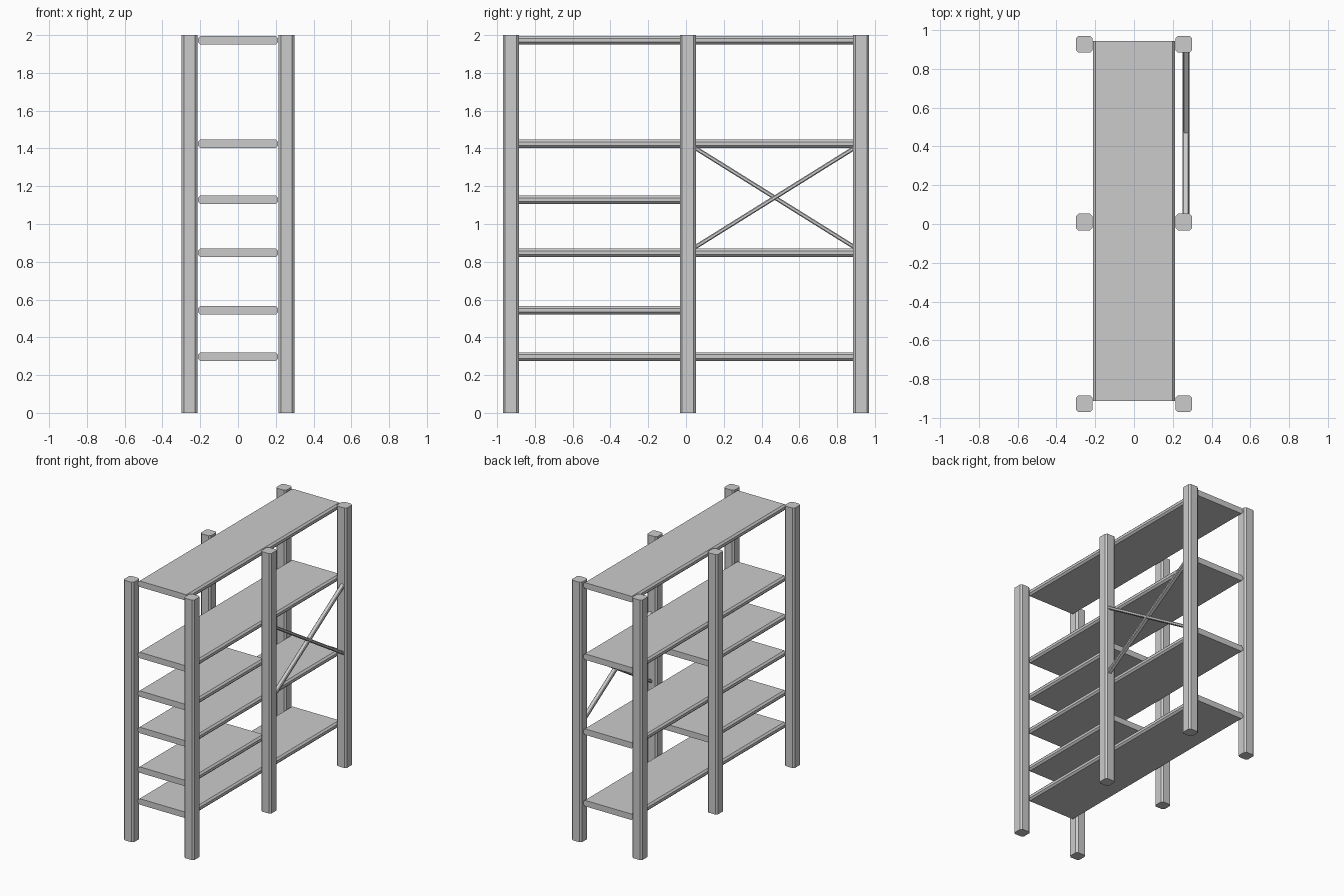
import bpy, bmesh, math
from mathutils import Vector, Matrix

if "Cube" in bpy.data.objects:
    bpy.data.objects.remove(bpy.data.objects["Cube"])


def prism(name, w, h, length, cut, matrix):
    """Chamfered rectangle (w x h) extruded along local z, centred on its origin."""
    a, b = w / 2, h / 2
    prof = [(a, -b + cut), (a, b - cut), (a - cut, b), (-a + cut, b),
            (-a, b - cut), (-a, -b + cut), (-a + cut, -b), (a - cut, -b)]
    bm = bmesh.new()
    face = bm.faces.new([bm.verts.new((x, y, -length / 2)) for x, y in prof])
    ext = bmesh.ops.extrude_face_region(bm, geom=[face])
    top = [v for v in ext["geom"] if isinstance(v, bmesh.types.BMVert)]
    bmesh.ops.translate(bm, verts=top, vec=(0, 0, length))
    bmesh.ops.recalc_face_normals(bm, faces=bm.faces)
    mesh = bpy.data.meshes.new(name)
    bm.to_mesh(mesh)
    bm.free()
    obj = bpy.data.objects.new(name, mesh)
    obj.matrix_world = matrix
    bpy.context.collection.objects.link(obj)
    return obj


def bar(name, start, end, w, h, cut):
    """Bar between two points in a plane of constant x; w lies along x."""
    start, end = Vector(start), Vector(end)
    d = end - start
    angle = math.atan2(-d.y, d.z)
    m = Matrix.Translation((start + end) / 2) @ Matrix.Rotation(angle, 4, 'X')
    return prism(name, w, h, d.length, cut, m)


# Six upright posts
for side, x in (("left", -0.257), ("right", 0.257)):
    for place, y in (("front", -0.927), ("middle", 0.01), ("back", 0.927)):
        bar(f"{side}_{place}_post", (x, y, 0), (x, y, 2), 0.086, 0.086, 0.013)

# Full-length shelves
for i, z in enumerate((0.298, 0.848, 1.425, 1.973)):
    bar(f"long_shelf_{i + 1}", (0, -0.912, z), (0, 0.945, z), 0.424, 0.046, 0.013)

# Half-length shelves in the front bay
for i, z in enumerate((0.543, 1.128)):
    bar(f"short_shelf_{i + 1}", (0, -0.912, z), (0, 0.02, z), 0.424, 0.046, 0.013)

# Crossed braces on the right side of the back bay
bar("brace_rising", (0.270, 0.04, 0.872), (0.270, 0.90, 1.408), 0.034, 0.022, 0.005)
bar("brace_falling", (0.267, 0.04, 1.408), (0.267, 0.90, 0.872), 0.034, 0.022, 0.005)
